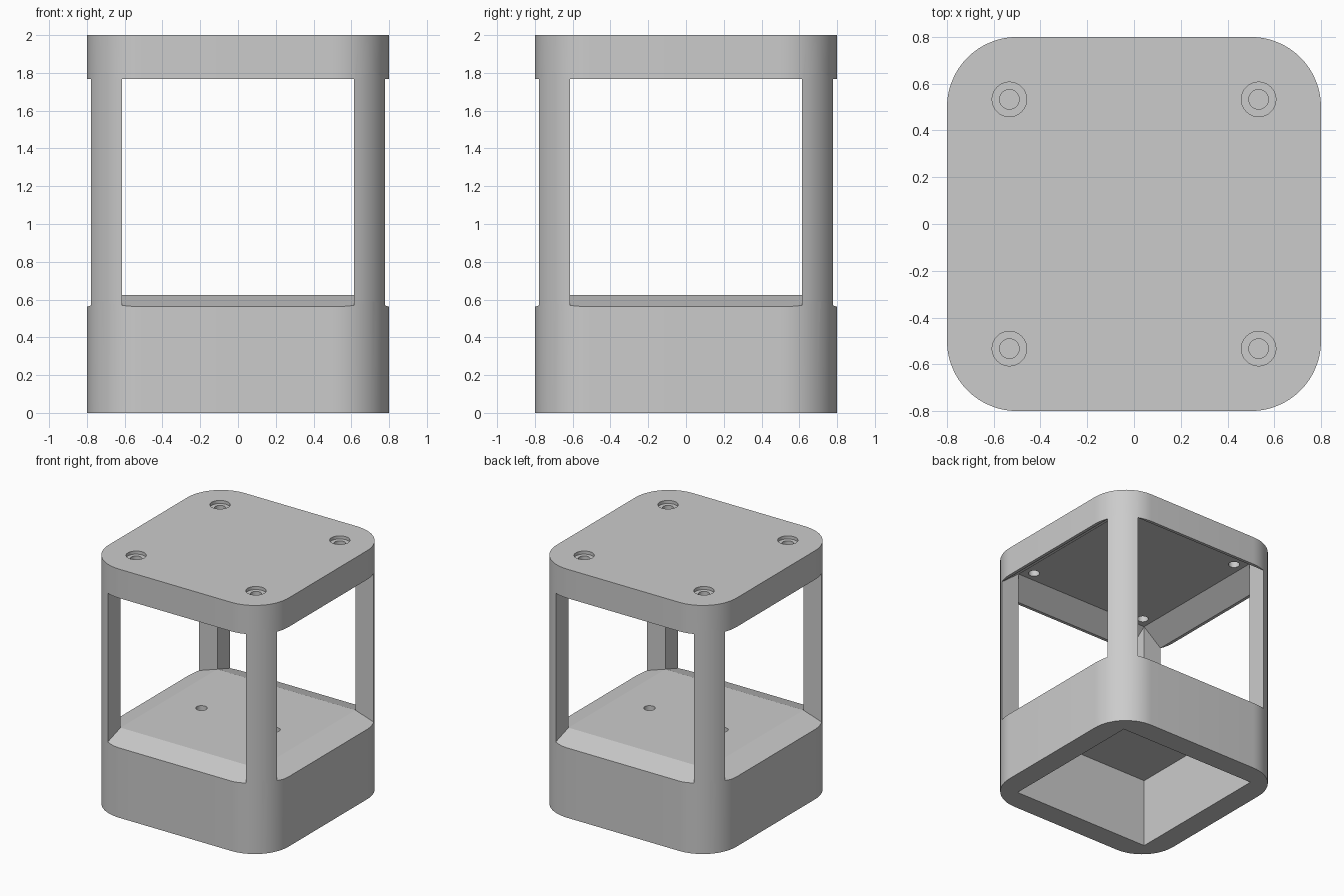
import bpy, bmesh, math
from mathutils import Vector

if "Cube" in bpy.data.objects:
    bpy.data.objects.remove(bpy.data.objects["Cube"], do_unlink=True)

HALF, RADIUS = 0.8, 0.3      # rounded square outline
INNER = 0.615                # inner corner of the posts
EDGE, FLOOR = 0.562, 0.623   # base: outer edge and raised floor
RIM, CEILING = 1.767, 1.893  # cap: lower rim and recessed ceiling

grey = bpy.data.materials.new("plain grey")
grey.use_nodes = True
colour = (0.6, 0.6, 0.6, 1)
grey.diffuse_color = colour
grey.node_tree.nodes["Principled BSDF"].inputs["Base Color"].default_value = colour


def make_object(name, bm):
    bmesh.ops.recalc_face_normals(bm, faces=bm.faces)
    mesh = bpy.data.meshes.new(name)
    bm.to_mesh(mesh)
    bm.free()
    mesh.materials.append(grey)
    obj = bpy.data.objects.new(name, mesh)
    bpy.context.collection.objects.link(obj)
    return obj


def rounded_block(z0, z1, steps=16):
    bm = bmesh.new()
    c = HALF - RADIUS
    verts = []
    for corner, (sx, sy) in enumerate([(1, 1), (-1, 1), (-1, -1), (1, -1)]):
        for i in range(steps + 1):
            a = math.pi / 2 * (corner + i / steps)
            verts.append(bm.verts.new((sx * c + RADIUS * math.cos(a),
                                       sy * c + RADIUS * math.sin(a), z0)))
    face = bm.faces.new(verts)
    top = bmesh.ops.extrude_face_region(bm, geom=[face])["geom"]
    bmesh.ops.translate(bm, vec=(0, 0, z1 - z0),
                        verts=[v for v in top if isinstance(v, bmesh.types.BMVert)])
    bmesh.ops.recalc_face_normals(bm, faces=bm.faces)
    return bm


def slice_off(bm, point, normal):
    """Remove everything on the side the normal points to and close the cut."""
    geom = bm.verts[:] + bm.edges[:] + bm.faces[:]
    cut = bmesh.ops.bisect_plane(bm, geom=geom, plane_co=point, plane_no=normal,
                                 clear_outer=True)["geom_cut"]
    edges = [e for e in cut if isinstance(e, bmesh.types.BMEdge)]
    bmesh.ops.contextual_create(bm, geom=edges)


def square_cutter(z0, half0, z1, half1):
    bm = bmesh.new()
    bmesh.ops.create_cube(bm, size=2)
    for v in bm.verts:
        half, z = (half0, z0) if v.co.z < 0 else (half1, z1)
        v.co = Vector((v.co.x * half, v.co.y * half, z))
    return make_object("cutter", bm)


def round_cutter(x, y, z0, z1, radius):
    bm = bmesh.new()
    bmesh.ops.create_cone(bm, cap_ends=True, segments=32, radius1=radius,
                          radius2=radius, depth=z1 - z0)
    bmesh.ops.translate(bm, vec=(x, y, (z0 + z1) / 2), verts=bm.verts)
    return make_object("cutter", bm)


def activate(obj):
    bpy.ops.object.select_all(action="DESELECT")
    obj.select_set(True)
    bpy.context.view_layer.objects.active = obj


def carve(obj, cutters):
    activate(obj)
    for cutter in cutters:
        cutter.hide_render = True
        mod = obj.modifiers.new("cut", "BOOLEAN")
        mod.operation, mod.solver, mod.object = "DIFFERENCE", "EXACT", cutter
        bpy.ops.object.modifier_apply(modifier=mod.name)
        bpy.data.objects.remove(cutter, do_unlink=True)


def smooth(obj):
    activate(obj)
    bpy.ops.object.shade_smooth_by_angle(angle=math.radians(15))


# Base: sloped rim around the floor, open underneath, two cable holes
bm = rounded_block(0, FLOOR)
drop, run = FLOOR - EDGE, HALF - INNER
for dx, dy in [(1, 0), (-1, 0), (0, 1), (0, -1)]:
    slice_off(bm, (INNER * dx, INNER * dy, FLOOR), (drop * dx, drop * dy, run))
base = make_object("base", bm)
carve(base, [square_cutter(-0.1, 0.62, EDGE, 0.62)]
      + [round_cutter(x, 0, 0.4, 0.8, 0.042) for x in (-0.325, 0.325)])
smooth(base)

# Cap: sloped recess underneath, four counterbored screw holes
cap = make_object("cap", rounded_block(RIM, 2))
slope = (0.775 - INNER) / (CEILING - RIM)
cutters = [square_cutter(RIM - 0.05, 0.775 + 0.05 * slope, CEILING, INNER)]
for x in (-0.533, 0.533):
    for y in (-0.533, 0.533):
        cutters.append(round_cutter(x, y, 1.975, 2.1, 0.074))
        cutters.append(round_cutter(x, y, 1.8, 2.1, 0.042))
carve(cap, cutters)
smooth(cap)

# Corner posts: one corner of the outline, mirrored both ways
bm = rounded_block(EDGE, CEILING + 0.02)
slice_off(bm, (INNER, 0, 0), (-1, 0, 0))
slice_off(bm, (0, INNER, 0), (0, -1, 0))
posts = make_object("corner_posts", bm)
activate(posts)
mirror = posts.modifiers.new("mirror", "MIRROR")
mirror.use_axis = (True, True, False)
bpy.ops.object.modifier_apply(modifier=mirror.name)
smooth(posts)
